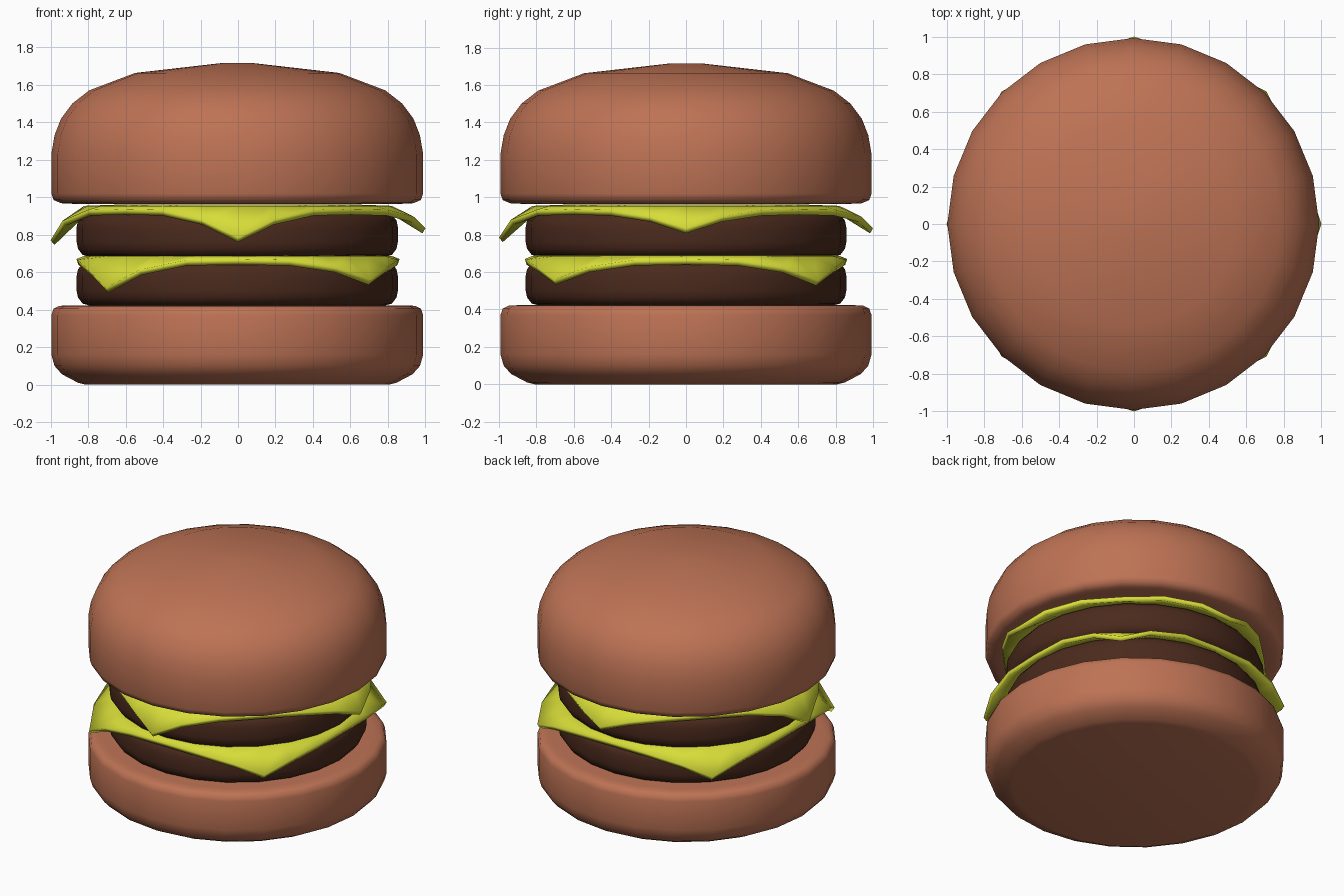
import bpy
from math import sin, cos, radians, pi

if "Cube" in bpy.data.objects:
    bpy.data.objects.remove(bpy.data.objects["Cube"])


def material(name, rgb):
    m = bpy.data.materials.new(name)
    m.diffuse_color = (*rgb, 1)
    m.use_nodes = True
    m.node_tree.nodes["Principled BSDF"].inputs["Base Color"].default_value = m.diffuse_color
    return m


BUN = material("bun_brown", (0.51, 0.17, 0.09))
MEAT = material("meat_brown", (0.07, 0.023, 0.012))
CHEESE = material("cheese_yellow", (0.68, 0.72, 0.04))


def make(name, rings, mat, cap_bottom=True):
    """Skin a stack of equal-length vertex rings and cap the ends."""
    n = len(rings[0])
    verts = [v for ring in rings for v in ring]
    faces = [(k * n + i, k * n + (i + 1) % n, (k + 1) * n + (i + 1) % n, (k + 1) * n + i)
             for k in range(len(rings) - 1) for i in range(n)]
    faces.append(tuple(range((len(rings) - 1) * n, len(rings) * n)))
    if cap_bottom:
        faces.append(tuple(reversed(range(n))))
    me = bpy.data.meshes.new(name)
    me.from_pydata(verts, [], faces)
    me.materials.append(mat)
    ob = bpy.data.objects.new(name, me)
    bpy.context.collection.objects.link(ob)
    bpy.context.view_layer.objects.active = ob
    ob.select_set(True)
    bpy.ops.object.shade_smooth_by_angle(angle=radians(50))
    ob.select_set(False)
    return ob


def lathe(name, profile, mat, sides=24):
    make(name, [[(r * cos(2 * pi * i / sides) - 0.004, r * sin(2 * pi * i / sides), z)
                 for i in range(sides)] for r, z in profile], mat)


# Buns
lathe("bottom_bun", [(0.81, 0), (0.85, 0.01), (0.935, 0.055), (0.975, 0.1), (0.992, 0.16),
                     (0.992, 0.37), (0.98, 0.405), (0.95, 0.42), (0.9, 0.423)], BUN)
lathe("top_bun", [(0.88, 0.965), (0.94, 0.968), (0.98, 0.985), (0.992, 1.02), (0.992, 1.23),
                  (0.975, 1.33), (0.94, 1.42), (0.88, 1.5), (0.79, 1.57), (0.545, 1.663),
                  (0.09, 1.715)], BUN)

# Patties
for name, z0, z1 in (("lower_patty", 0.42, 0.66), ("upper_patty", 0.68, 0.92)):
    lathe(name, [(0.78, z0), (0.825, z0 + 0.012), (0.85, z0 + 0.045), (0.857, z0 + 0.08),
                 (0.857, z1 - 0.08), (0.85, z1 - 0.045), (0.825, z1 - 0.012), (0.78, z1)], MEAT)


# Cheese slices: square sheets with the four corners folded down
def cheese(name, top, turn, tips):
    # angle from the corner, outline radius, share of the corner drop, base drop
    outline = [(-27, 0.90, 0, 0.03), (-11.5, 0.955, 0.35, 0.02), (0, 1.0, 1, 0),
               (11.5, 0.955, 0.35, 0.02), (27, 0.90, 0, 0.03), (45, 0.862, 0, 0.025)]
    inner, shoulder, edge = [], [], []
    for q in range(4):
        for a, r, share, drop in outline:
            t = radians(turn + 90 * q + a)
            inner.append((0.6 * cos(t), 0.6 * sin(t), top))
            shoulder.append((0.82 * cos(t), 0.82 * sin(t), top - 0.008))
            z = top - drop - share * (top - tips[q] - 0.025)
            edge.append((r * cos(t), r * sin(t), z))
    ob = make(name, [edge, shoulder, inner], CHEESE, cap_bottom=False)
    mod = ob.modifiers.new("thickness", 'SOLIDIFY')
    mod.thickness = 0.032
    mod.offset = -1


cheese("lower_cheese", 0.695, 45, (0.53, 0.52, 0.49, 0.535))
cheese("upper_cheese", 0.962, 0, (0.81, 0.81, 0.745, 0.76))
